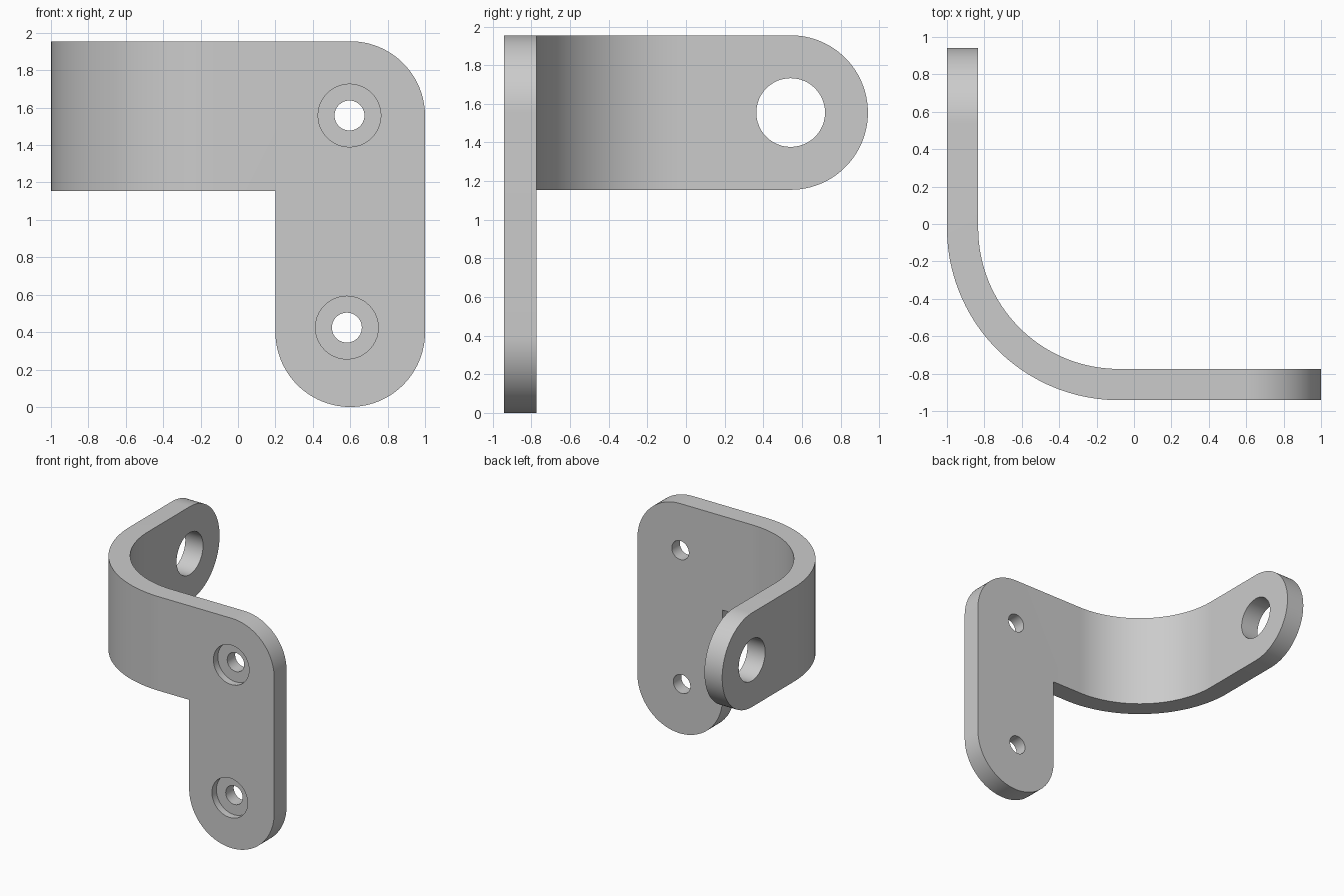
import bpy, bmesh
from math import sin, cos, pi, radians
from mathutils import Vector

cube = bpy.data.objects.get("Cube")
if cube:
    bpy.data.objects.remove(cube, do_unlink=True)

grey = bpy.data.materials.new("plain grey")
grey.use_nodes = True
colour = (0.6, 0.6, 0.6, 1)
grey.diffuse_color = colour
grey.node_tree.nodes["Principled BSDF"].inputs["Base Color"].default_value = colour

THICK = 0.167
TOP, STRAP_LOW = 1.955, 1.155
FRONT, BACK = -0.942, 0.942
BEND = 0.92
ROUND = 0.4


def arc(cx, cy, r, start, end, n=32):
    angles = [radians(start + (end - start) * i / n) for i in range(n + 1)]
    return [(cx + r * cos(a), cy + r * sin(a)) for a in angles]


def prism(name, outline, axis, low, high):
    """Extrude a 2D outline along the x, y or z axis."""
    place = {"x": lambda a, b: (low, a, b),
             "y": lambda a, b: (a, low, b),
             "z": lambda a, b: (a, b, low)}[axis]
    bm = bmesh.new()
    face = bm.faces.new([bm.verts.new(place(a, b)) for a, b in outline])
    grown = bmesh.ops.extrude_face_region(bm, geom=[face])["geom"]
    shift = Vector([(high - low) * (axis == k) for k in "xyz"])
    bmesh.ops.translate(bm, vec=shift,
                        verts=[v for v in grown if isinstance(v, bmesh.types.BMVert)])
    bmesh.ops.recalc_face_normals(bm, faces=bm.faces)
    mesh = bpy.data.meshes.new(name)
    bm.to_mesh(mesh)
    bm.free()
    mesh.materials.append(grey)
    obj = bpy.data.objects.new(name, mesh)
    bpy.context.collection.objects.link(obj)
    return obj


def carve(target, cutter, operation):
    mod = target.modifiers.new(cutter.name, "BOOLEAN")
    mod.operation, mod.solver, mod.object = operation, "EXACT", cutter
    bpy.context.view_layer.objects.active = target
    bpy.ops.object.modifier_apply(modifier=mod.name)
    bpy.data.objects.remove(cutter, do_unlink=True)


# Bent plate, seen in plan
cx, cy = BEND - 1, FRONT + BEND
plan = [(-1, 1.2)] + arc(cx, cy, BEND, 180, 270, 40) + [(1.2, FRONT), (1.2, FRONT + THICK)]
plan += arc(cx, cy, BEND - THICK, 270, 180, 40) + [(THICK - 1, 1.2)]
bracket = prism("bent_bracket", plan, "z", -0.1, 2.1)

# Front outline: strap with a hanging leg
leg_x = 1 - ROUND
front = [(-1.2, STRAP_LOW), (leg_x - ROUND, STRAP_LOW)]
front += arc(leg_x, ROUND, ROUND, 180, 360, 48)
front += arc(leg_x, TOP - ROUND, ROUND, 0, 90) + [(-1.2, TOP)]
carve(bracket, prism("front_outline", front, "y", -1.5, 1.5), "INTERSECT")

# Side outline: rounded end of the rear arm
end_y, end_z = BACK - ROUND, TOP - ROUND
side = [(-1.5, -0.5), (end_y, -0.5)] + arc(end_y, end_z, ROUND, -90, 90, 48)
side += [(end_y, 2.5), (-1.5, 2.5)]
carve(bracket, prism("arm_outline", side, "x", -1.5, 1.5), "INTERSECT")

# Large hole through the rear arm
hole = arc(end_y, end_z, 0.178, 0, 360, 48)[:-1]
carve(bracket, prism("arm_hole", hole, "x", -1.3, -0.6), "DIFFERENCE")

# Counterbored screw holes in the front plate
for x, z in [(0.596, 1.558), (0.582, 0.424)]:
    for radius, depth in [(0.168, 0.06), (0.08, 0.4)]:
        ring = arc(x, z, radius, 0, 360, 40)[:-1]
        carve(bracket, prism("screw_hole", ring, "y", -1.2, FRONT + depth), "DIFFERENCE")

bpy.ops.object.select_all(action="DESELECT")
bracket.select_set(True)
bpy.context.view_layer.objects.active = bracket
bpy.ops.object.shade_smooth_by_angle(angle=radians(30))
